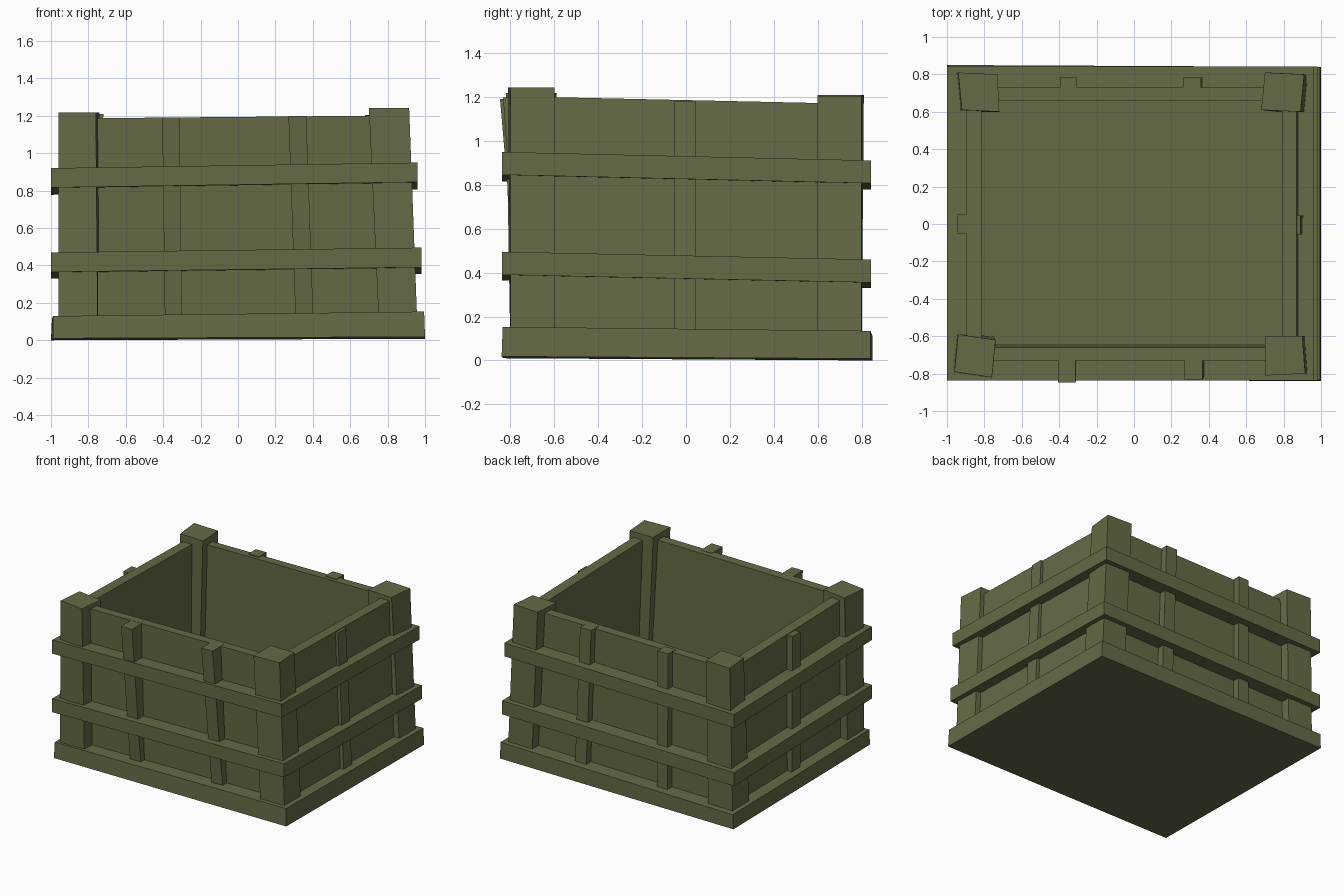
import bpy

wood = bpy.data.materials.new("olive wood")
wood.diffuse_color = (0.135, 0.143, 0.063, 1)


def mesh_object(name, verts, faces):
    me = bpy.data.meshes.new(name)
    me.from_pydata(verts, [], faces)
    me.materials.append(wood)
    me.update()
    ob = bpy.data.objects.new(name, me)
    bpy.context.collection.objects.link(ob)
    return ob


def rect(x0, x1, y0, y1):
    return [(x0, y0), (x1, y0), (x1, y1), (x0, y1)]


def plane(points, z, ax=0.0, ay=0.0):
    """Lift 2D points onto a slightly tilted plane."""
    return [(x, y, z + ax * x + ay * y) for x, y in points]


def loft(name, low, high):
    """Crooked box between two four-cornered rings."""
    faces = [(3, 2, 1, 0), (4, 5, 6, 7)]
    faces += [(i, (i + 1) % 4, (i + 1) % 4 + 4, i + 4) for i in range(4)]
    return mesh_object(name, low + high, faces)


def frame(name, outer, inner, z0, z1, ax, ay):
    """Tilted square ring."""
    verts = []
    for pts, z in ((outer, z0), (outer, z1), (inner, z1), (inner, z0)):
        verts += plane(pts, z, ax, ay)
    faces = []
    for k in range(4):
        a, b = 4 * k, 4 * ((k + 1) % 4)
        for i in range(4):
            j = (i + 1) % 4
            faces.append((a + i, a + j, b + j, b + i))
    return mesh_object(name, verts, faces)


# floor slab
loft("base",
     plane([(-0.99, -0.83), (1.0, -0.84), (1.0, 0.84), (-1.0, 0.85)], 0.009, 0.004, -0.006),
     plane([(-0.99, -0.82), (0.995, -0.835), (0.995, 0.84), (-0.995, 0.85)], 0.132, 0.012, -0.011))

# rails around the crate
frame("lower_rail", rect(-1.0, 0.98, -0.838, 0.842), rect(-0.87, 0.86, -0.70, 0.70),
      0.36, 0.465, 0.0128, -0.021)
frame("upper_rail", rect(-1.0, 0.96, -0.838, 0.842), rect(-0.87, 0.85, -0.70, 0.70),
      0.812, 0.916, 0.015, -0.023)

# leaning corner posts: bottom corners, top corners, top height
posts = {
    "front_left_post": (rect(-0.96, -0.75, -0.80, -0.60),
                        [(-0.96, -0.79), (-0.76, -0.82), (-0.74, -0.62), (-0.94, -0.59)], 1.218),
    "front_right_post": (rect(0.755, 0.96, -0.80, -0.60),
                         [(0.70, -0.81), (0.915, -0.80), (0.90, -0.60), (0.70, -0.60)], 1.243),
    "back_left_post": (rect(-0.96, -0.75, 0.60, 0.80),
                       [(-0.92, 0.61), (-0.72, 0.60), (-0.73, 0.80), (-0.94, 0.81)], 1.21),
    "back_right_post": (rect(0.755, 0.96, 0.60, 0.80),
                        [(0.68, 0.61), (0.89, 0.60), (0.91, 0.80), (0.70, 0.81)], 1.205),
}
for name, (low, high, z) in posts.items():
    loft(name, plane(low, 0.05), plane(high, z))

# walls: bottom rectangle, top rectangle, sharing one sloping top plane
walls = {
    "front_wall": (rect(-0.86, 0.87, -0.71, -0.64), rect(-0.84, 0.82, -0.73, -0.66)),
    "back_wall": (rect(-0.86, 0.87, 0.66, 0.73), rect(-0.84, 0.82, 0.66, 0.73)),
    "left_wall": (rect(-0.90, -0.82, -0.69, 0.69), rect(-0.895, -0.815, -0.69, 0.69)),
    "right_wall": (rect(0.835, 0.915, -0.69, 0.69), rect(0.79, 0.87, -0.69, 0.69)),
}
for name, (low, high) in walls.items():
    loft(name, plane(low, 0.05), plane(high, 1.178, 0.009, -0.022))

# upright battens nailed to the walls
battens = {
    "front_left_batten": (rect(-0.39, -0.30, -0.75, -0.66), rect(-0.405, -0.312, -0.847, -0.70), 1.19),
    "front_right_batten": (rect(0.31, 0.405, -0.755, -0.66), rect(0.27, 0.365, -0.833, -0.70), 1.198),
    "back_left_batten": (rect(-0.39, -0.30, 0.69, 0.785), rect(-0.395, -0.305, 0.69, 0.782), 1.165),
    "back_right_batten": (rect(0.305, 0.40, 0.69, 0.785), rect(0.262, 0.357, 0.69, 0.782), 1.17),
    "left_batten": (rect(-0.94, -0.86, -0.05, 0.05), rect(-0.943, -0.86, -0.05, 0.05), 1.165),
    "right_batten": (rect(0.87, 0.945, -0.055, 0.045), rect(0.83, 0.89, -0.055, 0.045), 1.18),
}
for name, (low, high, z) in battens.items():
    loft(name, plane(low, 0.05), plane(high, z))
